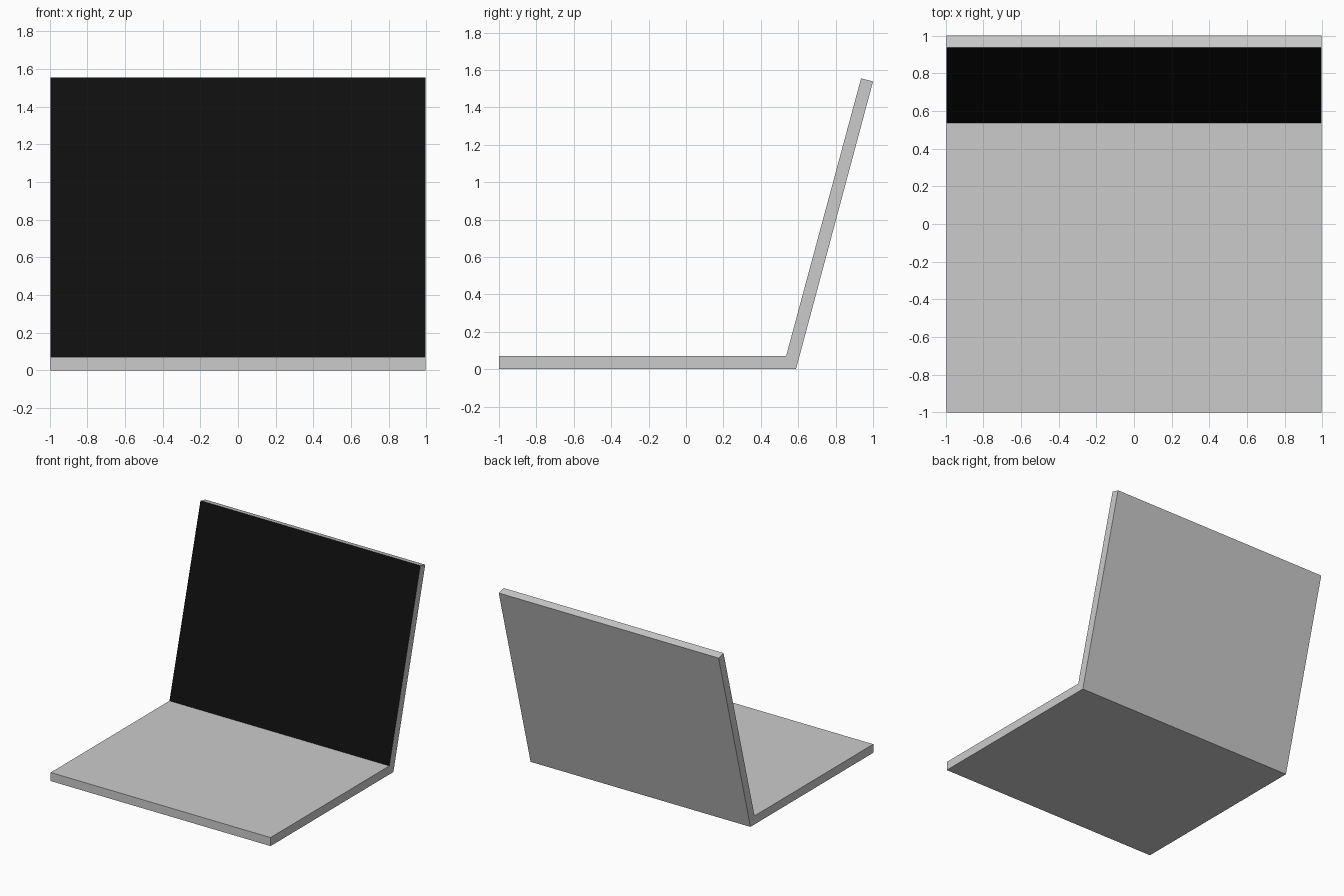
import bpy, bmesh

if "Cube" in bpy.data.objects:
    bpy.data.objects.remove(bpy.data.objects["Cube"])


def flat_material(name, rgb):
    mat = bpy.data.materials.new(name)
    mat.diffuse_color = (*rgb, 1.0)
    mat.use_nodes = True
    mat.node_tree.nodes["Principled BSDF"].inputs["Base Color"].default_value = mat.diffuse_color
    return mat


HALF_WIDTH = 0.995

# Side profile (y, z): flat base with the lid leaning back
PROFILE = [(-1.0, 0.0), (0.588, 0.0), (1.0, 1.539),
           (0.936, 1.555), (0.535, 0.07), (-1.0, 0.07)]

# Folded body: extrude the profile across the width
bm = bmesh.new()
side = bm.faces.new([bm.verts.new((-HALF_WIDTH, y, z)) for y, z in PROFILE])
ext = bmesh.ops.extrude_face_region(bm, geom=[side])
new_verts = [g for g in ext["geom"] if isinstance(g, bmesh.types.BMVert)]
bmesh.ops.translate(bm, verts=new_verts, vec=(2 * HALF_WIDTH, 0, 0))
bmesh.ops.recalc_face_normals(bm, faces=bm.faces)

# Screen: the inner lid face, facing forward and slightly up
for face in bm.faces:
    n = face.normal
    face.material_index = 1 if n.y < -0.5 and n.z > 0.1 else 0

mesh = bpy.data.meshes.new("laptop_body")
bm.to_mesh(mesh)
bm.free()
mesh.materials.append(flat_material("grey casing", (0.6, 0.6, 0.6)))
mesh.materials.append(flat_material("black screen", (0.0045, 0.0045, 0.0045)))
body = bpy.data.objects.new("laptop_body", mesh)
bpy.context.collection.objects.link(body)
